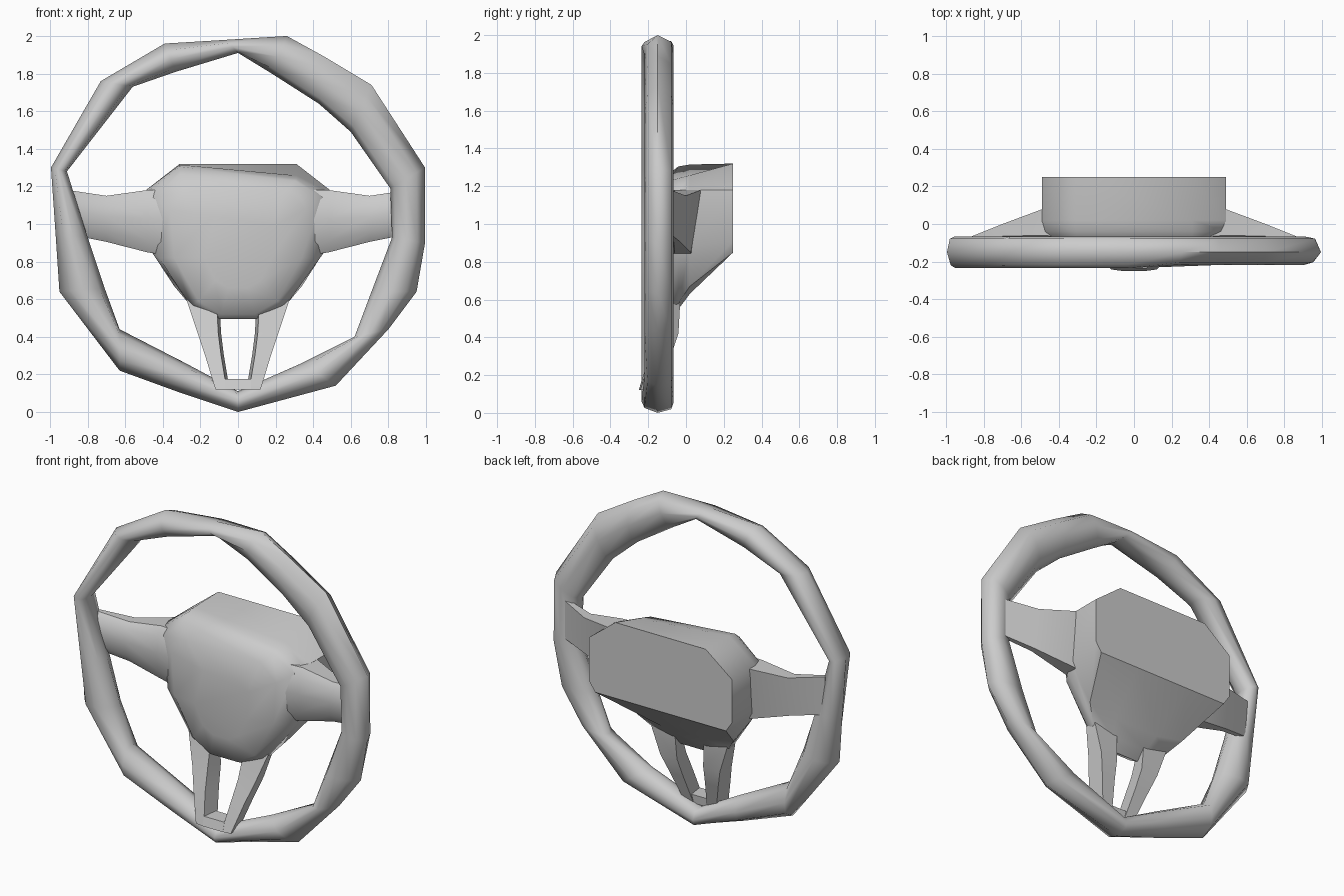
import bpy, bmesh
from math import radians
from mathutils import Vector

if "Cube" in bpy.data.objects:
    bpy.data.objects.remove(bpy.data.objects["Cube"])


def loft(name, rings, closed=False, mirror=False, angle=40):
    """Skin a list of equal-length point rings into one mesh."""
    bm = bmesh.new()
    vs = [[bm.verts.new(p) for p in r] for r in rings]
    n = len(rings[0])
    pairs = list(zip(vs, vs[1:]))
    if closed:
        pairs.append((vs[-1], vs[0]))
    for a, b in pairs:
        for i in range(n):
            j = (i + 1) % n
            bm.faces.new((a[i], a[j], b[j], b[i]))
    if not closed:
        bm.faces.new(vs[0])
        bm.faces.new(vs[-1])
    bmesh.ops.recalc_face_normals(bm, faces=bm.faces)
    me = bpy.data.meshes.new(name)
    bm.to_mesh(me)
    bm.free()
    ob = bpy.data.objects.new(name, me)
    bpy.context.collection.objects.link(ob)
    if mirror:
        ob.modifiers.new("mirror", 'MIRROR').use_mirror_merge = False
    bpy.ops.object.select_all(action='DESELECT')
    ob.select_set(True)
    bpy.context.view_layer.objects.active = ob
    bpy.ops.object.shade_smooth_by_angle(angle=radians(angle))
    return ob


# Rim: each station is outer x, z then inner x, z, with a faceted section between
stations = [
    (0, 0, 0, .11), (.52, .14, .34, .26), (.80, .44, .62, .40),
    (.95, .64, .71, .64), (.995, .90, .82, .93), (.995, 1.30, .81, 1.19),
    (.71, 1.74, .60, 1.49), (.46, 1.89, .43, 1.64), (.26, 2.0, .18, 1.80),
    (-.06, 1.98, 0, 1.91), (-.39, 1.96, -.33, 1.81), (-.73, 1.76, -.56, 1.73),
    (-.995, 1.30, -.91, 1.28), (-.97, .94, -.80, .93), (-.95, .64, -.71, .66),
    (-.63, .22, -.63, .44), (-.30, .10, -.28, .26)]
section = [(0, -.15), (.24, -.22), (.55, -.235), (.88, -.20),
           (1, -.14), (.85, -.085), (.5, -.066), (.18, -.078)]
rim = []
for ox, oz, ix, iz in stations:
    o, i = Vector((ox, 0, oz)), Vector((ix, 0, iz))
    # the right half is slightly thinner at the front
    rim.append([o.lerp(i, t) + Vector((0, y + (.016 if ox > .2 and y < -.16 else 0), 0))
                for t, y in section])
loft("rim", rim, closed=True, angle=65)


# Hub: half outlines mirrored and lofted from the flat back to the domed front
def outline(y, half):
    ring = [(x, y, z) for x, z in half] + [(-x, y, z) for x, z in reversed(half)]
    # the right top corner slopes down evenly towards the front
    x, _, z = ring[0]
    ring[0] = (x, y, min(z, 1.32 - (.25 - y) * .27))
    return ring


hub = [
    (.25, [(.31, 1.32), (.49, 1.18), (.49, .91), (.45, .85), (.18, .85)]),
    (.02, [(.31, 1.315), (.49, 1.18), (.475, .88), (.34, .67), (.15, .63)]),
    (-.04, [(.31, 1.305), (.485, 1.17), (.455, .845), (.265, .58), (.12, .55)]),
    (-.09, [(.305, 1.265), (.45, 1.14), (.42, .82), (.25, .56), (.11, .495)]),
    (-.14, [(.25, 1.18), (.36, 1.08), (.34, .82), (.21, .59), (.09, .52)]),
    (-.17, [(.12, 1.04), (.19, .99), (.18, .82), (.12, .70), (.05, .66)])]
hub_ob = loft("hub", [outline(y, h) for y, h in hub], angle=60)
# crisp border round the flat back plate
me = hub_ob.data
for e in me.edges:
    if all(me.vertices[v].co.y > .24 for v in e.vertices):
        e.use_edge_sharp = True

# Side arms: x, bottom z, top z, front y, top back y, bottom back y
arms = []
for x, z0, z1, yf, yt, yb in [(.30, .82, 1.18, -.12, .10, .04), (.485, .85, 1.18, -.105, .08, .025),
                              (.70, .905, 1.15, -.11, 0, -.03), (.90, .945, 1.18, -.15, -.08, -.08)]:
    h = z1 - z0
    arms.append([(x, yb, z0), (x, yf + .045, z0), (x, yf + .01, z0 + .2 * h), (x, yf, z0 + .55 * h),
                 (x, yf + .012, z1 - .15 * h), (x, yf + .045, z1), (x, yt, z1)])
loft("side_arm", arms, mirror=True)

# Lower spoke legs: z, inner x, outer x, front y, back y
legs = []
for z, xi, xo, yf, yb in [(.60, .10, .275, -.10, -.03), (.42, .09, .215, -.15, -.04),
                          (.30, .075, .175, -.195, -.08), (.12, .045, .12, -.25, -.14)]:
    legs.append([(xi + .015, yf, z), (xo, yf + .008, z), (xo - .01, yb, z), (xi, yb, z)])
loft("lower_spoke_leg", legs, mirror=True, angle=30)

# Lower spoke crossbar, flush with the legs
loft("lower_spoke_crossbar", [
    [(x, -.25, .12), (x, -.234, .175), (x, -.135, .175), (x, -.14, .12)]
    for x in (.07, -.07)], angle=30)
